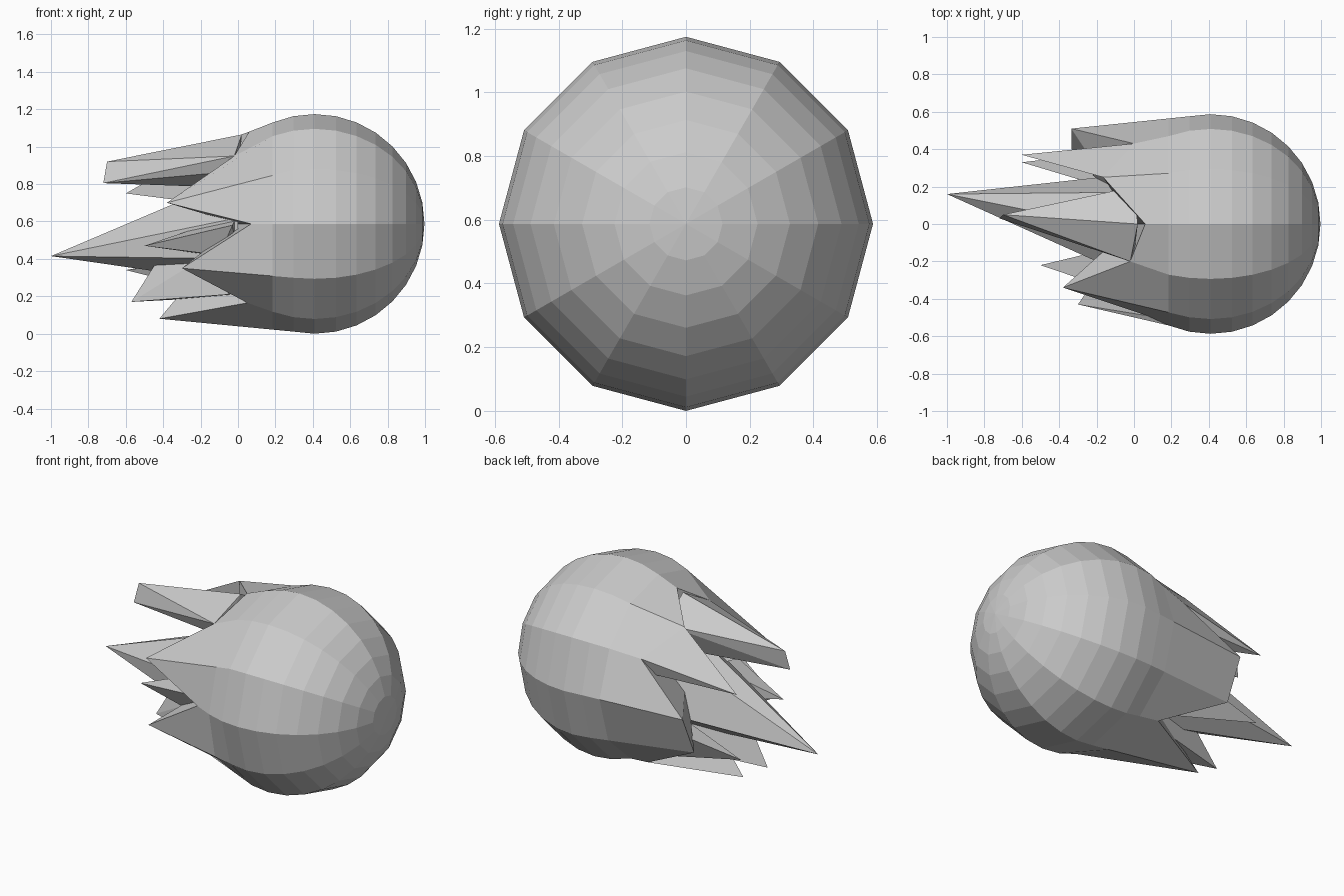
import bpy, bmesh
from math import sin, cos, radians
from mathutils import Vector

if "Cube" in bpy.data.objects:
    bpy.data.objects.remove(bpy.data.objects["Cube"], do_unlink=True)

grey = bpy.data.materials.new("light_grey")
grey.use_nodes = True
grey.diffuse_color = (0.6, 0.6, 0.6, 1)
grey.node_tree.nodes["Principled BSDF"].inputs["Base Color"].default_value = (0.6, 0.6, 0.6, 1)

RADIUS, SIDES = 0.587, 12
CENTRE = Vector((0.41, 0, RADIUS))


def finish(name, bm):
    bmesh.ops.recalc_face_normals(bm, faces=bm.faces)
    mesh = bpy.data.meshes.new(name)
    bm.to_mesh(mesh)
    bm.free()
    mesh.materials.append(grey)
    obj = bpy.data.objects.new(name, mesh)
    bpy.context.collection.objects.link(obj)


def spike(name, points):
    """Solid faceted shard around a few corner points."""
    bm = bmesh.new()
    for p in points:
        bm.verts.new(p)
    bmesh.ops.convex_hull(bm, input=bm.verts)
    loose = [v for v in bm.verts if not v.link_faces]
    bmesh.ops.delete(bm, geom=loose, context='VERTS')
    finish(name, bm)


# Ragged rim, one point per side, turning from the back up over the top
rim = [(-0.335, 0.51, 0.58), (0, 0.43, 0.83), (-0.165, 0.25, 1.0), (0.06, 0, 1.08),
       (-0.02, -0.2, 0.95), (-0.38, -0.34, 0.70), (0.07, -0.49, 0.587), (-0.30, -0.43, 0.35),
       (0.05, -0.25, 0.165), (-0.42, 0.05, 0.08), (0.06, 0.28, 0.13), (-0.335, 0.40, 0.34)]

# Round head: rings around the x axis that run out into the rim
bm = bmesh.new()
rings = []
for k in range(1, 11):
    t = radians(11.25 * k)
    ring = []
    for s in range(SIDES):
        a = radians(360 / SIDES * s)
        ring.append(bm.verts.new(CENTRE + RADIUS * Vector((cos(t), sin(t) * cos(a), sin(t) * sin(a)))))
    rings.append(ring)
rings.append([bm.verts.new(p) for p in rim])

# Sides that end in a long point run out straight
for before, mid, tip in zip(*rings[-3:]):
    if tip.co.x < -0.2:
        mid.co = before.co.lerp(tip.co, (before.co.x - mid.co.x) / (before.co.x - tip.co.x))

nose = bm.verts.new(CENTRE + Vector((RADIUS, 0, 0)))
hollow = bm.verts.new((0, 0, RADIUS))
for s in range(SIDES):
    n = (s + 1) % SIDES
    bm.faces.new((nose, rings[0][s], rings[0][n]))
    for a, b in zip(rings, rings[1:]):
        bm.faces.new((a[s], b[s], b[n], a[n]))
    bm.faces.new((hollow, rings[-1][n], rings[-1][s]))
finish("head_shell", bm)

# Tail shards
spike("top_shard", [(-0.70, 0.05, 0.92), (-0.72, 0.03, 0.805), (0, 0.2, 0.95), (0.02, 0, 1.065),
                    rim[4], (0, -0.17, 0.87), (0, 0.12, 0.78)])
spike("upper_back_shard", [(-0.60, 0.37, 0.75), rim[1], rim[2], (-0.03, 0.40, 0.74), (-0.05, 0.25, 0.68)])
spike("lower_back_shard", [(-0.60, 0.33, 0.34), (0, 0.28, 0.19), (0, 0.40, 0.45), (0, 0.15, 0.42)])
spike("lower_shard", [(-0.57, 0.03, 0.17), (-0.05, -0.2, 0.21), (-0.15, -0.15, 0.43), (-0.40, 0, 0.44),
                      (0, 0.15, 0.2), (0, 0.1, 0.4)])
spike("front_shard", [(-0.50, -0.22, 0.47), (-0.03, -0.38, 0.58), (-0.1, -0.28, 0.42), (0, -0.1, 0.4), (0, -0.1, 0.64)])
spike("main_shard", [(-1, 0.16, 0.415), (0, 0.27, 0.45), (0, 0.17, 0.79), (0, -0.04, 0.84),
                     (0, -0.29, 0.62), (0, -0.27, 0.4), (0, 0, 0.27)])
